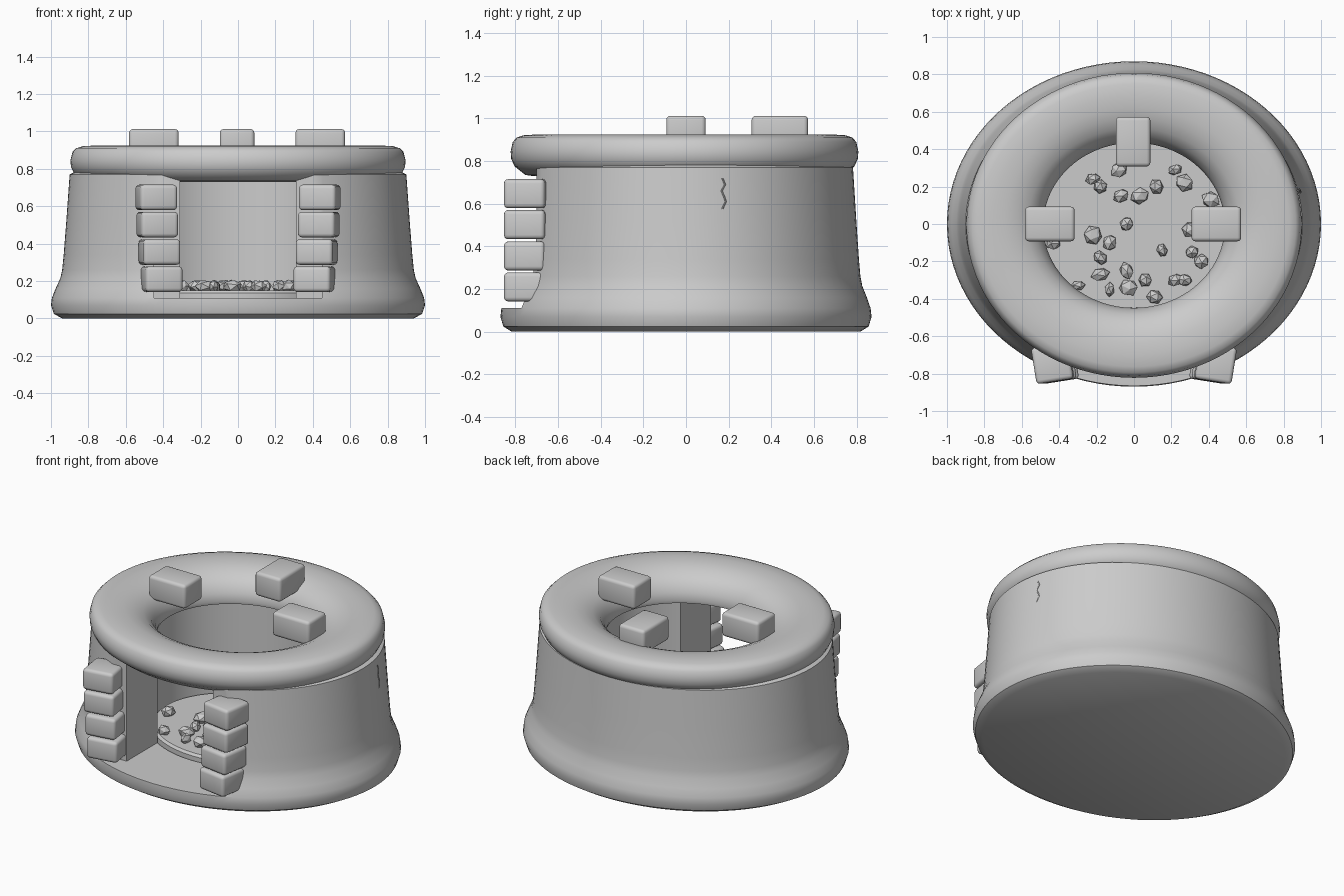
import bpy, bmesh, math, random
from mathutils import Matrix, Vector

if "Cube" in bpy.data.objects:
    bpy.data.objects.remove(bpy.data.objects["Cube"])

random.seed(4)
clay = bpy.data.materials.new("grey_clay")
clay.diffuse_color = (0.6, 0.6, 0.6, 1)
clay.use_nodes = True
clay.node_tree.nodes["Principled BSDF"].inputs["Base Color"].default_value = clay.diffuse_color


def add_object(name, bm):
    bmesh.ops.recalc_face_normals(bm, faces=bm.faces)
    mesh = bpy.data.meshes.new(name)
    bm.to_mesh(mesh)
    bm.free()
    mesh.materials.append(clay)
    ob = bpy.data.objects.new(name, mesh)
    bpy.context.collection.objects.link(ob)
    return ob


def activate(ob):
    bpy.ops.object.select_all(action='DESELECT')
    ob.select_set(True)
    bpy.context.view_layer.objects.active = ob


def smooth(ob, angle=35):
    activate(ob)
    bpy.ops.object.shade_smooth_by_angle(angle=math.radians(angle))


def lathe(name, profile, y_ratio, closed=False, steps=96):
    """Spin an (r, z) profile into an oval solid."""
    bm = bmesh.new()
    rings = []
    for i in range(steps):
        a = 2 * math.pi * i / steps
        rings.append([bm.verts.new((r * math.cos(a), r * y_ratio * math.sin(a), z))
                      for r, z in profile])
    n = len(profile)
    for i in range(steps):
        p, q = rings[i], rings[(i + 1) % steps]
        for j in range(n if closed else n - 1):
            k = (j + 1) % n
            bm.faces.new((p[j], q[j], q[k], p[k]))
    bmesh.ops.remove_doubles(bm, verts=bm.verts, dist=1e-5)
    bmesh.ops.dissolve_degenerate(bm, edges=bm.edges, dist=1e-5)
    return add_object(name, bm)


def block(name, center, size, turn=0.0, bevel=0.02):
    bm = bmesh.new()
    m = (Matrix.Translation(center) @ Matrix.Rotation(math.radians(turn), 4, 'Z')
         @ Matrix.Diagonal((*size, 1)))
    bmesh.ops.create_cube(bm, size=1, matrix=m)
    if bevel:
        bmesh.ops.bevel(bm, geom=bm.edges[:], offset=bevel, segments=3,
                        profile=0.5, affect='EDGES')
    return add_object(name, bm)


# Flared body with a hollow fire chamber
body = lathe("stove_body", [
    (0, 0), (0.94, 0), (0.985, 0.025), (1.0, 0.07), (0.995, 0.11), (0.975, 0.16),
    (0.95, 0.215), (0.94, 0.26), (0.932, 0.34), (0.918, 0.52), (0.90, 0.77),
    (0.86, 0.79), (0.56, 0.79), (0.54, 0.77), (0.54, 0.09), (0, 0.09)], 0.87)

# Front fire opening, wider at the outside where the bricks sit
for half_w, y_in in ((0.31, -0.3), (0.45, -0.70)):
    cutter = block("opening_cutter", (0, (y_in - 1.2) / 2, 0.61),
                   (2 * half_w, y_in + 1.2, 1.0), bevel=0)
    cutter.hide_render = True
    mod = body.modifiers.new("opening", 'BOOLEAN')
    mod.operation = 'DIFFERENCE'
    mod.solver = 'EXACT'
    mod.object = cutter
    activate(body)
    bpy.ops.object.modifier_apply(modifier=mod.name)
    bpy.data.objects.remove(cutter)
smooth(body)

# Thick rounded rim
rim = lathe("top_rim", [
    (0.78, 0.73), (0.82, 0.735), (0.875, 0.775), (0.893, 0.81), (0.896, 0.845),
    (0.885, 0.89), (0.865, 0.91), (0.83, 0.921), (0.76, 0.925), (0.69, 0.922),
    (0.63, 0.91), (0.57, 0.885), (0.525, 0.85), (0.497, 0.80), (0.485, 0.755),
    (0.49, 0.735), (0.52, 0.73)], 0.91, closed=True)
rim.location.y = -0.007
smooth(rim, 45)

# Raised floor of the fire chamber
smooth(lathe("chamber_floor", [(0, 0.08), (0.53, 0.08), (0.53, 0.135),
                               (0.515, 0.15), (0, 0.15)], 0.87))

# Three pot rests on the rim
smooth(block("pot_rest_left", (-0.45, 0, 0.935), (0.265, 0.185, 0.155)))
smooth(block("pot_rest_right", (0.44, 0, 0.935), (0.265, 0.185, 0.155)))
smooth(block("pot_rest_back", (-0.005, 0.44, 0.935), (0.185, 0.265, 0.155)))

# Brick columns beside the opening
for side, label in ((-1, "left"), (1, "right")):
    for i, (x, z) in enumerate(((0.408, 0.21), (0.42, 0.355), (0.432, 0.502), (0.437, 0.647))):
        smooth(block(f"{label}_brick_{i + 1}", (side * x, -0.745, z),
                     (0.2, 0.195, 0.136), turn=-side * 9))

# Scattered coals
spots = [(-.22, .24), (-.18, .20), (-.08, .29), (.22, .29), (.27, .22), (.12, .20),
         (.03, .15), (-.07, .15), (.41, .13), (-.22, -.06), (-.13, -.10), (-.04, 0),
         (.15, -.14), (.30, -.03), (-.43, -.10), (-.18, -.18), (-.18, -.27),
         (-.04, -.25), (-.13, -.35), (-.03, -.34), (.06, -.30), (.11, -.39),
         (.22, -.30), (.27, -.30), (.31, -.15), (.36, -.20), (-.30, -.33)]
bm = bmesh.new()
for x, y in spots:
    r = random.uniform(0.038, 0.055)
    m = (Matrix.Translation((x, y, 0.172))
         @ Matrix.Rotation(random.uniform(0, math.pi), 4, 'Z')
         @ Matrix.Diagonal((r, r * random.uniform(0.65, 1), 0.036, 1))
         @ Matrix.Rotation(random.uniform(0, 3), 4, Vector((1, 1, 0))))
    bmesh.ops.create_icosphere(bm, subdivisions=1, radius=1, matrix=m)
add_object("coals", bm)

# Thin crack on the right wall
curve = bpy.data.curves.new("wall_crack", 'CURVE')
curve.dimensions = '3D'
curve.bevel_depth = 0.004
curve.bevel_resolution = 0
pts = [(0.17, 0.72), (0.183, 0.69), (0.167, 0.66), (0.18, 0.63), (0.186, 0.61), (0.17, 0.575)]
line = curve.splines.new('POLY')
line.points.add(len(pts) - 1)
for p, (y, z) in zip(line.points, pts):
    r = 0.918 - (z - 0.52) * 0.072
    p.co = (r * math.sqrt(1 - (y / (r * 0.87)) ** 2), y, z, 1)
curve.materials.append(clay)
bpy.context.collection.objects.link(bpy.data.objects.new("wall_crack", curve))
